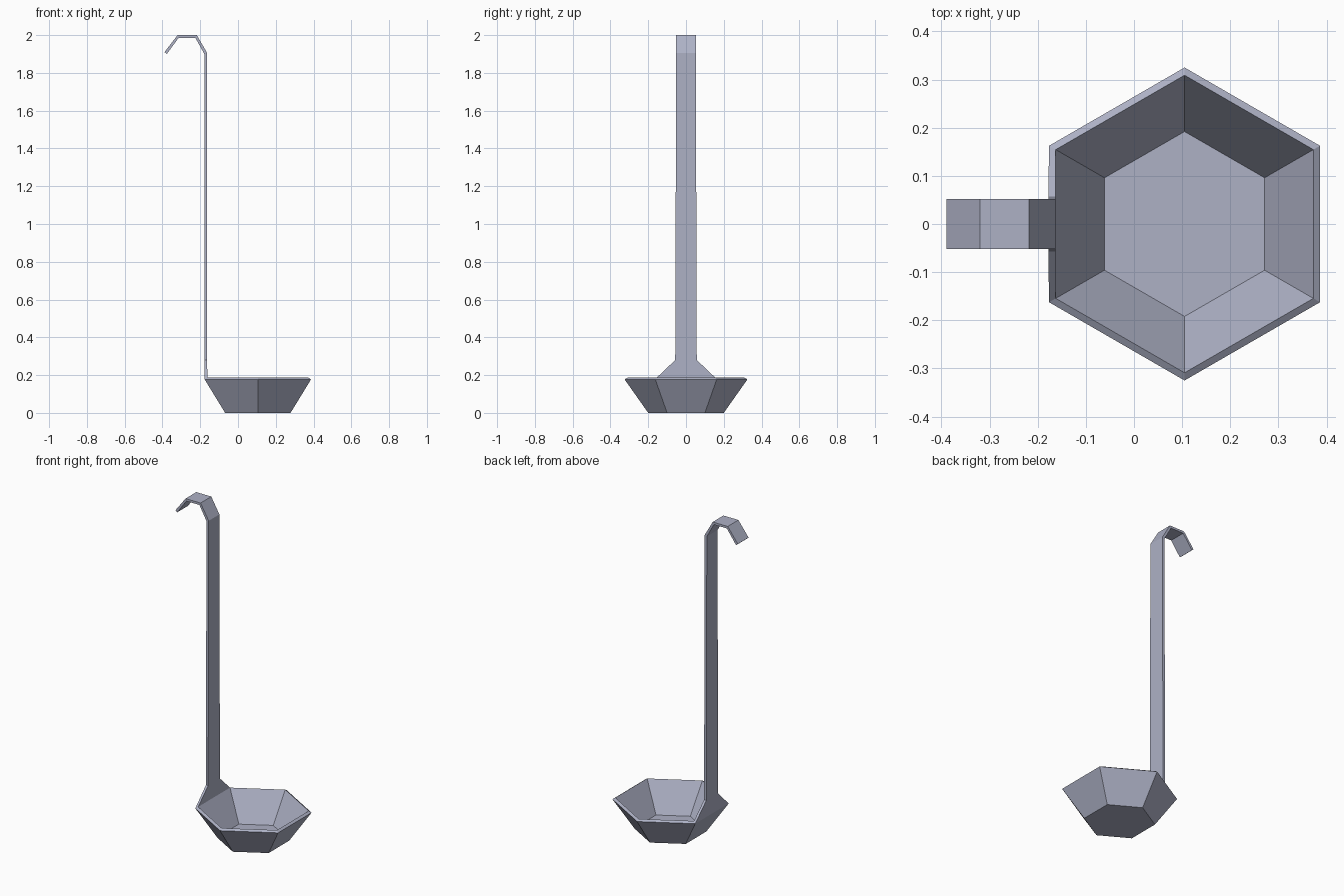
import bpy, bmesh, math

if "Cube" in bpy.data.objects:
    bpy.data.objects.remove(bpy.data.objects["Cube"])

steel = bpy.data.materials.new("blue grey metal")
steel.diffuse_color = (0.42, 0.44, 0.56, 1)
steel.use_nodes = True
steel.node_tree.nodes["Principled BSDF"].inputs["Base Color"].default_value = steel.diffuse_color

CX = 0.105  # bowl centre
HALF_WIDTHS = [0.057, 0.052, 0.052, 0.052, 0.052]


def hexagon(bm, radius, z):
    """Ring of six vertices; edge 1-2 is the flat side facing the handle."""
    angles = [math.radians(90 + 60 * k) for k in range(6)]
    return [bm.verts.new((CX + radius * math.cos(a), radius * math.sin(a), z)) for a in angles]


def sheet(bm, base, rim, strip):
    """One skin of the ladle: floor, six walls, then a strip rising from the left rim edge."""
    low, top = hexagon(bm, *base), hexagon(bm, *rim)
    faces = [bm.faces.new(low)]
    for i in range(6):
        j = (i + 1) % 6
        faces.append(bm.faces.new((low[i], low[j], top[j], top[i])))
    left, right = top[1], top[2]
    outline_a, outline_b = [left], [right]
    for (x, z), w in zip(strip, HALF_WIDTHS):
        a, b = bm.verts.new((x, w, z)), bm.verts.new((x, -w, z))
        faces.append(bm.faces.new((left, right, b, a)))
        left, right = a, b
        outline_a.append(a)
        outline_b.append(b)
    # Boundary loop: round the rim, up one side of the handle, down the other
    return [top[3], top[4], top[5], top[0]] + outline_a + outline_b[::-1]


bm = bmesh.new()
# Outer skin (under the bowl, back of the handle, inside of the hook)
outer = sheet(bm, (0.20, 0.0), (0.325, 0.177),
              [(-0.178, 0.28), (-0.178, 1.90), (-0.226, 1.986), (-0.314, 1.986), (-0.377, 1.90)])
# Inner skin (inside the bowl, front of the handle, top of the hook)
inner = sheet(bm, (0.192, 0.012), (0.309, 0.187),
              [(-0.163, 0.28), (-0.163, 1.905), (-0.218, 2.0), (-0.32, 2.0), (-0.389, 1.91)])
# Thin edge joining both skins
n = len(outer)
for i in range(n):
    j = (i + 1) % n
    bm.faces.new((outer[i], outer[j], inner[j], inner[i]))
bmesh.ops.recalc_face_normals(bm, faces=bm.faces)

mesh = bpy.data.meshes.new("ladle")
bm.to_mesh(mesh)
bm.free()
mesh.materials.append(steel)
bpy.context.collection.objects.link(bpy.data.objects.new("ladle", mesh))
